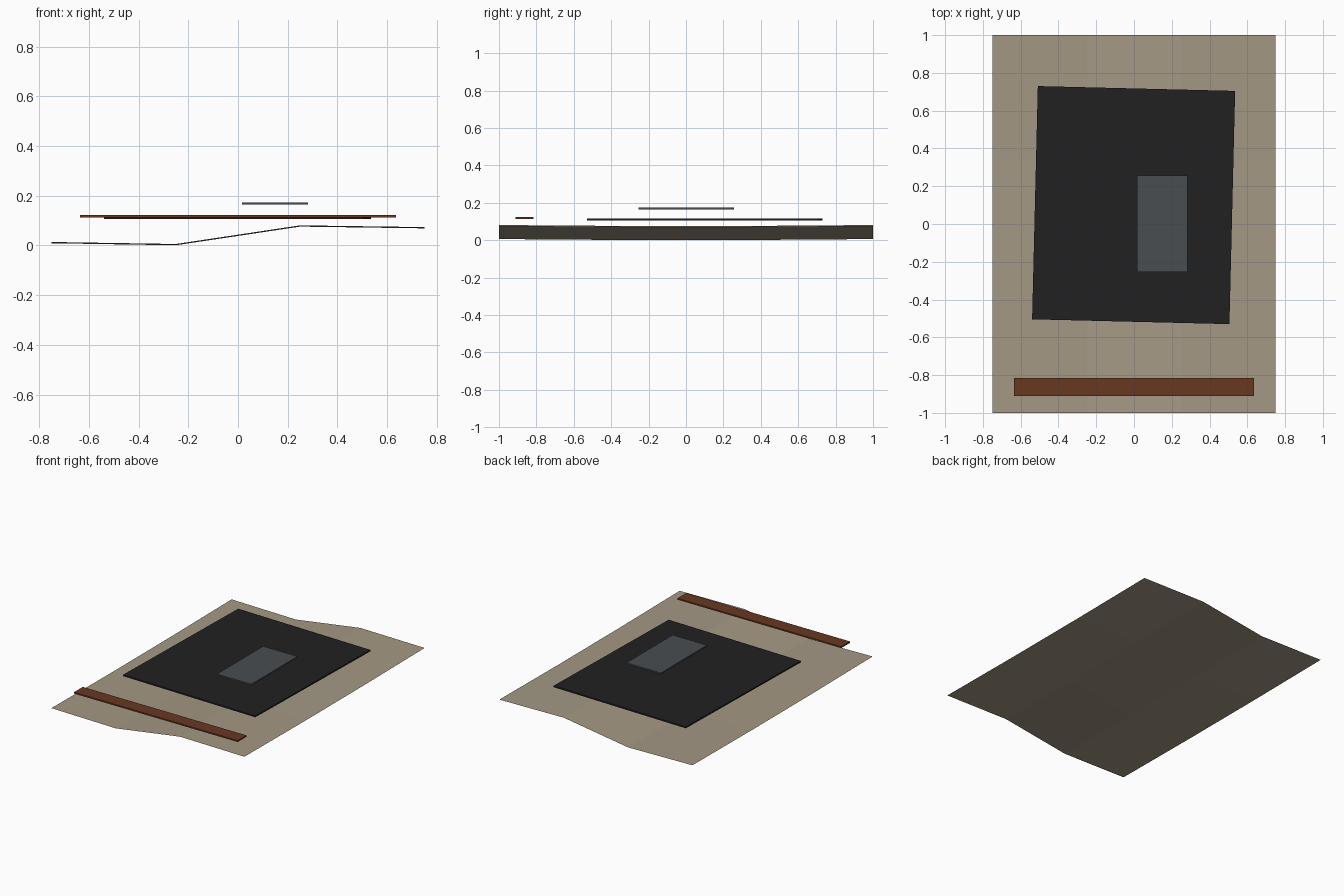
import bpy, bmesh, math

if "Cube" in bpy.data.objects:
    bpy.data.objects.remove(bpy.data.objects["Cube"])


def material(name, rgb):
    m = bpy.data.materials.new(name)
    m.diffuse_color = (*rgb, 1)
    m.use_nodes = True
    m.node_tree.nodes["Principled BSDF"].inputs["Base Color"].default_value = m.diffuse_color
    return m


canvas = material("canvas_beige", (0.37, 0.315, 0.23))
black = material("charcoal", (0.0152, 0.0152, 0.0152))
wood = material("wood_brown", (0.14, 0.04, 0.0155))
grey = material("slate_grey", (0.065, 0.075, 0.08))


def slab(name, centre, size, mat, angle=0):
    bpy.ops.mesh.primitive_cube_add(size=1, location=centre, rotation=(0, 0, math.radians(angle)))
    ob = bpy.context.object
    ob.name = name
    ob.scale = size
    ob.data.materials.append(mat)


# Gently rippled ground sheet, edges lifted slightly at front and back
profile = [(-0.75, 0.009), (-0.25, 0.001), (0.25, 0.076), (0.75, 0.069)]
rows = [(-1.0, 0.005), (-0.333, 0.0), (0.333, 0.0), (1.0, 0.005)]
bm = bmesh.new()
grid = [[bm.verts.new((x, y, z + lift)) for x, z in profile] for y, lift in rows]
for a, b in zip(grid, grid[1:]):
    for i in range(3):
        bm.faces.new((a[i], a[i + 1], b[i + 1], b[i]))
me = bpy.data.meshes.new("ground_sheet")
bm.to_mesh(me)
bm.free()
me.materials.append(canvas)
sheet = bpy.data.objects.new("ground_sheet", me)
bpy.context.collection.objects.link(sheet)

# Slightly turned dark panel, small plate above it, and front batten
slab("dark_panel", (-0.002, 0.1, 0.111), (1.045, 1.235, 0.010), black, -1.4)
slab("small_plate", (0.149, 0.001, 0.169), (0.267, 0.512, 0.010), grey)
slab("front_batten", (0, -0.863, 0.118), (1.272, 0.097, 0.010), wood)
